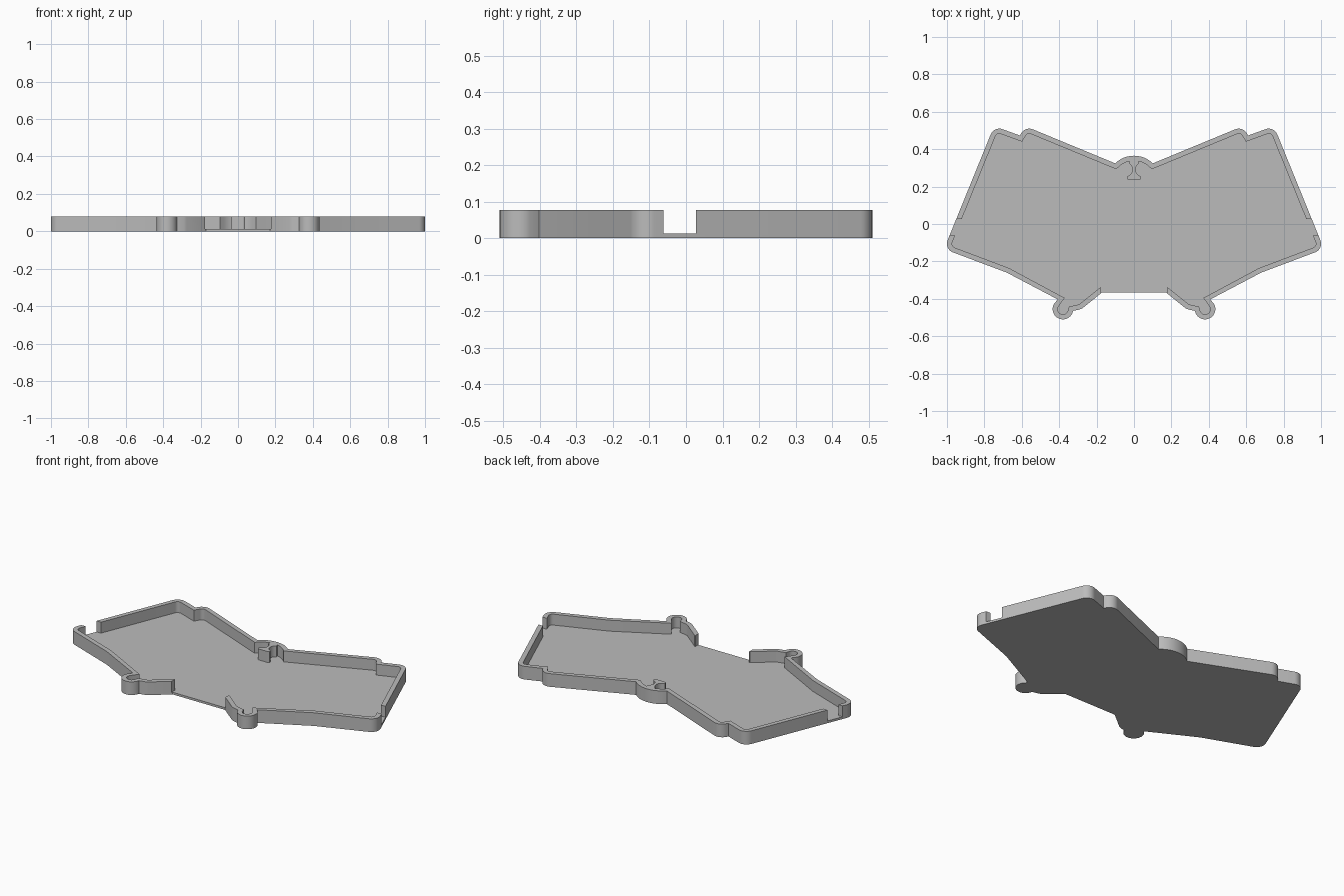
import bpy, bmesh
from math import sin, cos, radians
from mathutils import Vector

cube = bpy.data.objects.get("Cube")
if cube:
    bpy.data.objects.remove(cube, do_unlink=True)

HEIGHT, FLOOR, WALL = 0.078, 0.013, 0.027

grey = bpy.data.materials.new("plain grey")
grey.use_nodes = True
grey.diffuse_color = (0.5, 0.5, 0.5, 1)
grey.node_tree.nodes["Principled BSDF"].inputs["Base Color"].default_value = (0.5, 0.5, 0.5, 1)


def arc(cx, cy, r, start, end, steps=10):
    angles = [radians(start + (end - start) * i / steps) for i in range(steps + 1)]
    return [(cx + r * cos(a), cy + r * sin(a)) for a in angles]


def mirrored(half):
    """Close a half outline across x = 0."""
    return half + [(-x, y) for x, y in reversed(half) if abs(x) > 1e-4]


def inset(points, distance):
    """Move a counter-clockwise outline inwards, with limited mitres."""
    result = []
    for i, p in enumerate(points):
        p = Vector(p)
        before = (p - Vector(points[i - 1])).normalized()
        after = (Vector(points[(i + 1) % len(points)]) - p).normalized()
        n1, n2 = Vector((-before.y, before.x)), Vector((-after.y, after.x))
        middle = (n1 + n2).normalized()
        result.append(tuple(p + middle * distance * min(1 / middle.dot(n1), 1.4)))
    return result


def prism(name, points, low, high):
    bm = bmesh.new()
    base = bm.faces.new([bm.verts.new((x, y, low)) for x, y in points])
    top = bmesh.ops.extrude_face_region(bm, geom=[base])["geom"]
    bmesh.ops.translate(bm, vec=(0, 0, high - low),
                        verts=[v for v in top if isinstance(v, bmesh.types.BMVert)])
    bmesh.ops.recalc_face_normals(bm, faces=bm.faces)
    mesh = bpy.data.meshes.new(name)
    bm.to_mesh(mesh)
    bm.free()
    mesh.materials.append(grey)
    obj = bpy.data.objects.new(name, mesh)
    bpy.context.collection.objects.link(obj)
    return obj


def combine(target, tool, operation):
    bpy.context.view_layer.objects.active = target
    mod = target.modifiers.new("combine", "BOOLEAN")
    mod.operation, mod.object, mod.solver = operation, tool, "EXACT"
    bpy.ops.object.modifier_apply(modifier=mod.name)
    bpy.data.objects.remove(tool, do_unlink=True)


def box(x0, x1, y0, y1):
    return [(x0, y0), (x1, y0), (x1, y1), (x0, y1)]


# Outline from the front opening round to the middle of the back
half = [(0.172, -0.367), (0.275, -0.45), (0.29, -0.457)]
half += arc(0.38, -0.455, 0.055, 190, 390, 18) + [(0.408, -0.403), (0.68, -0.26)]
half += arc(0.95, -0.105, 0.05, -68, 22)
half += arc(0.72, 0.46, 0.05, 22, 112) + [(0.61, 0.473)]
half += arc(0.56, 0.46, 0.05, 22, 112)
half += arc(0, 0.22, 0.145, 46, 90)
outline = mirrored(half)

# Tray body with its hollow
tray = prism("tray", outline, 0, HEIGHT)
combine(tray, prism("hollow", inset(outline, WALL), FLOOR, 0.2), "DIFFERENCE")

# Front opening and the two side openings
combine(tray, prism("front_gap", box(-0.177, 0.177, -0.42, -0.33), FLOOR, 0.2), "DIFFERENCE")
for side in (-1, 1):
    gap = box(side * 0.98 - 0.09, side * 0.98 + 0.09, -0.062, 0.028)
    combine(tray, prism("side_gap", gap, FLOOR, 0.2), "DIFFERENCE")

# Flared post behind the back bump
post_half = [(0.03, 0.236), (0.038, 0.241), (0.038, 0.251)]
post_half += arc(0.045, 0.291, 0.037, 250, 120, 12) + [(0.02, 0.35)]
combine(tray, prism("post", mirrored(post_half), FLOOR / 2, HEIGHT), "UNION")

bpy.ops.object.select_all(action="DESELECT")
tray.select_set(True)
bpy.context.view_layer.objects.active = tray
bpy.ops.object.shade_smooth_by_angle(angle=radians(30))
